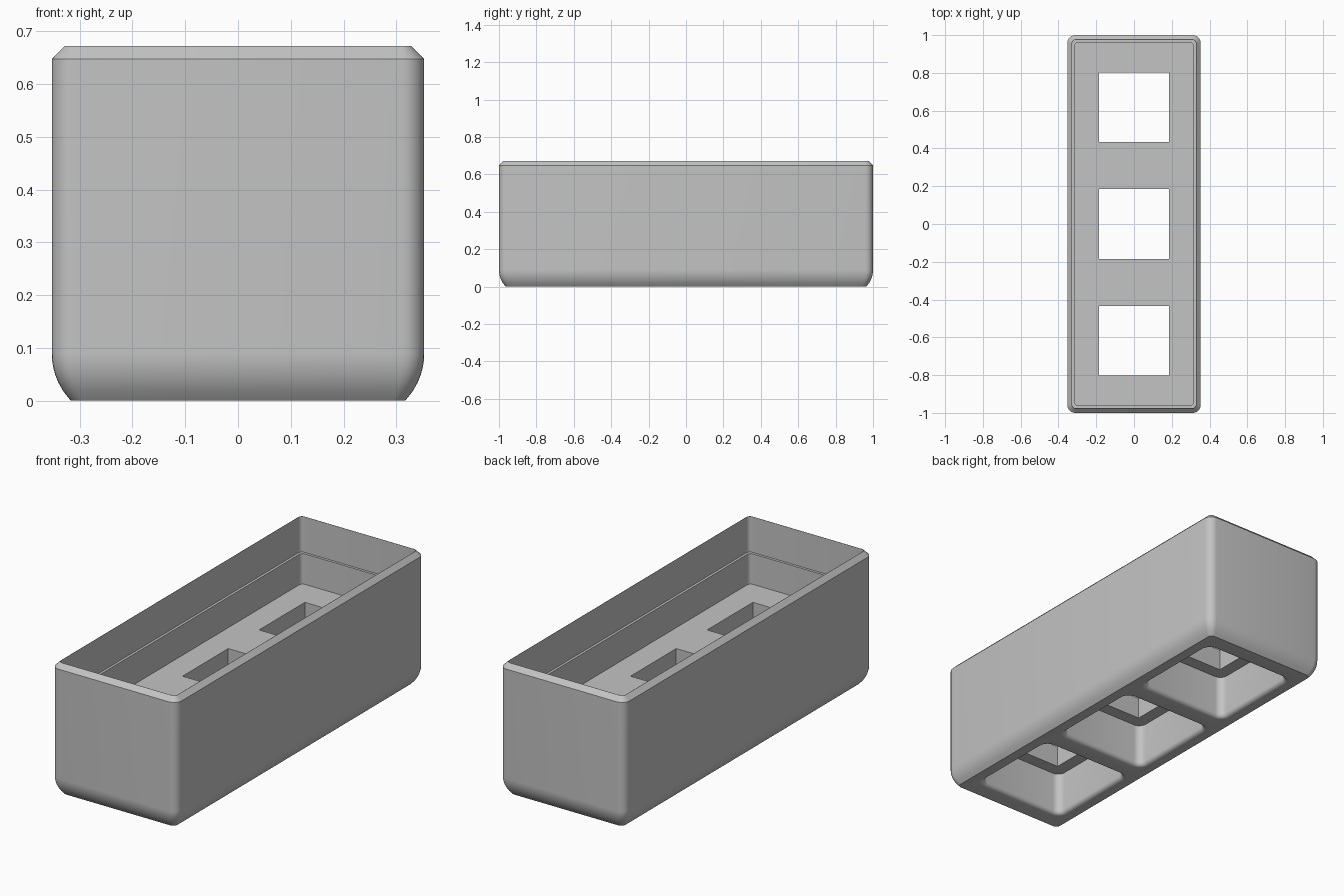
import bpy
import bmesh
from math import sin, cos, pi, sqrt, radians

HX, HY, TOP = 0.353, 1.0, 0.672
FLOOR, LEDGE, CEILING = 0.335, 0.49, 0.225

cube = bpy.data.objects.get("Cube")
if cube:
    bpy.data.objects.remove(cube, do_unlink=True)

grey = bpy.data.materials.new("plain grey")
grey.use_nodes = True
grey.diffuse_color = (0.55, 0.55, 0.55, 1)
grey.node_tree.nodes["Principled BSDF"].inputs["Base Color"].default_value = grey.diffuse_color


def rounded_rect(hx, hy, r, steps=6):
    """Outline of a rectangle with rounded corners."""
    pts = []
    for k, (sx, sy) in enumerate([(1, 1), (-1, 1), (-1, -1), (1, -1)]):
        for i in range(steps + 1):
            a = (k + i / steps) * pi / 2
            pts.append((sx * (hx - r) + r * cos(a), sy * (hy - r) + r * sin(a)))
    return pts


def loft(name, rings, y=0):
    """Closed solid through rings of (half x, half y, corner radius, z)."""
    bm = bmesh.new()
    loops = [[bm.verts.new((px, py + y, z)) for px, py in rounded_rect(hx, hy, r)]
             for hx, hy, r, z in rings]
    for lo, hi in zip(loops, loops[1:]):
        n = len(lo)
        for i in range(n):
            j = (i + 1) % n
            bm.faces.new((lo[i], lo[j], hi[j], hi[i]))
    bm.faces.new(loops[0][::-1])
    bm.faces.new(loops[-1])
    bmesh.ops.recalc_face_normals(bm, faces=bm.faces)
    mesh = bpy.data.meshes.new(name)
    bm.to_mesh(mesh)
    bm.free()
    mesh.materials.append(grey)
    obj = bpy.data.objects.new(name, mesh)
    bpy.context.collection.objects.link(obj)
    return obj


def inset(d, r, z):
    return (HX - d, HY - d, r, z)


# Outer shell: curved foot, straight wall, chamfered rim
foot_r, foot_h = 0.13, 0.09
rings = []
for i in range(9):
    z = foot_h * sin(i / 8 * pi / 2)
    d = foot_r - sqrt(foot_r ** 2 - (foot_h - z) ** 2)
    rings.append(inset(d, 0.042 - 0.5 * d, z))
rings += [inset(0, 0.042, TOP - 0.024), inset(0.024, 0.02, TOP)]

# Inner cavity: upper wall, narrow ledge, lower wall, floor
rings += [inset(0.025, 0.02, TOP), inset(0.025, 0.02, LEDGE),
          inset(0.038, 0.02, LEDGE), inset(0.038, 0.02, FLOOR)]
body = loft("box_body", rings)

# Underside pockets with softened mouths, and square holes through the floor
half, soft = 0.25, 0.022
cutters = []
for y in (-0.617, 0, 0.617):
    mouth = [(half + soft, half + soft, 0.04 + soft, -0.05)]
    for i in range(7):
        a = i / 6 * pi / 2
        d = soft * (1 - sin(a))
        mouth.append((half + d, half + d, 0.04 + d, soft * (1 - cos(a))))
    mouth.append((half, half, 0.04, CEILING))
    cutters.append(loft("pocket_cutter", mouth, y))
    bpy.ops.mesh.primitive_cube_add(size=1, location=(0, y, 0.3))
    hole = bpy.context.object
    hole.name = "hole_cutter"
    hole.scale = (0.368, 0.368, 0.3)
    hole.data.materials.append(grey)
    cutters.append(hole)

bpy.ops.object.select_all(action='DESELECT')
bpy.context.view_layer.objects.active = body
body.select_set(True)
for cutter in cutters:
    cutter.hide_render = True
    mod = body.modifiers.new("cut", 'BOOLEAN')
    mod.operation = 'DIFFERENCE'
    mod.solver = 'EXACT'
    mod.object = cutter
    bpy.ops.object.modifier_apply(modifier=mod.name)
for cutter in cutters:
    bpy.data.objects.remove(cutter, do_unlink=True)

# Smooth the rounded parts, keep the crisp edges
bpy.ops.object.shade_smooth_by_angle(angle=radians(30))
